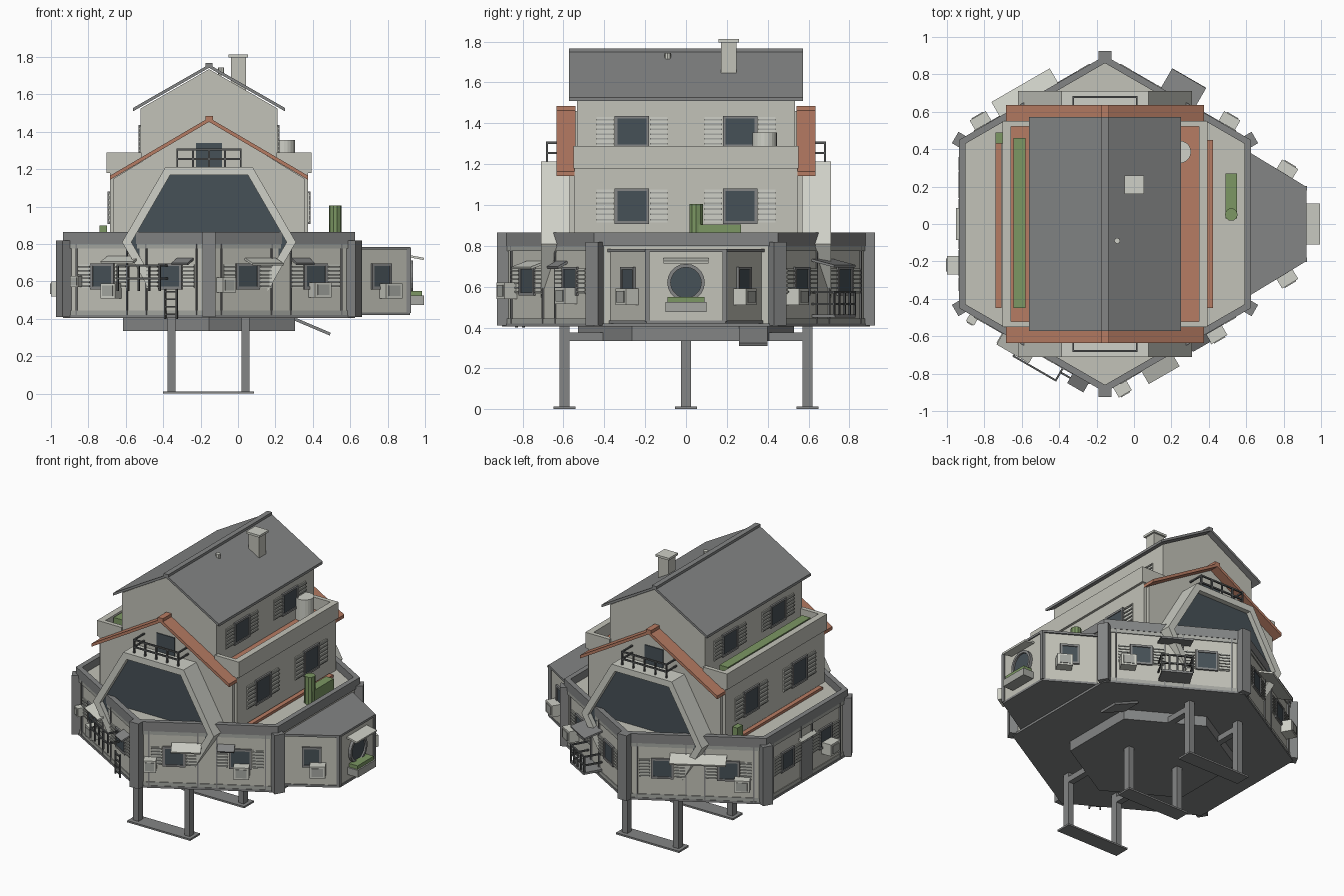
import bpy, bmesh, math
from mathutils import Matrix, Vector

if "Cube" in bpy.data.objects:
    bpy.data.objects.remove(bpy.data.objects["Cube"])

CX = -0.155  # centre line of the house


def mat(name, r, g, b):
    m = bpy.data.materials.new(name)
    m.diffuse_color = (r, g, b, 1)
    m.use_nodes = True
    m.node_tree.nodes["Principled BSDF"].inputs["Base Color"].default_value = m.diffuse_color
    return m


WALL = mat("pale wall", 0.54, 0.54, 0.48)
PALE = mat("pale trim", 0.62, 0.63, 0.57)
PANEL = mat("worn panel", 0.38, 0.39, 0.36)
TRIM = mat("grey trim", 0.23, 0.235, 0.235)
METAL = mat("dark metal", 0.10, 0.105, 0.105)
GLASS = mat("slate glass", 0.062, 0.082, 0.095)
CLAY = mat("clay orange", 0.47, 0.20, 0.125)
GREEN = mat("hedge green", 0.20, 0.31, 0.125)
I4 = Matrix()


def finish(bm, name, m):
    bmesh.ops.recalc_face_normals(bm, faces=bm.faces)
    me = bpy.data.meshes.new(name)
    bm.to_mesh(me)
    bm.free()
    me.materials.append(m)
    ob = bpy.data.objects.new(name, me)
    bpy.context.collection.objects.link(ob)
    return ob


def box(name, m, lo, hi, M=I4):
    bm = bmesh.new()
    bmesh.ops.create_cube(bm, size=1)
    for v in bm.verts:
        v.co = M @ Vector([(a + b) / 2 + c * (b - a) for a, b, c in zip(lo, hi, v.co)])
    return finish(bm, name, m)


def prism(name, m, pts, a, b, M=I4):
    bm = bmesh.new()
    lo = [bm.verts.new(M @ Vector((x, y, a))) for x, y in pts]
    hi = [bm.verts.new(M @ Vector((x, y, b))) for x, y in pts]
    bm.faces.new(lo)
    bm.faces.new(hi)
    n = len(pts)
    for i in range(n):
        bm.faces.new((lo[i], lo[(i + 1) % n], hi[(i + 1) % n], hi[i]))
    return finish(bm, name, m)


def hexa(r, start, cx=0, cy=0, n=6):
    return [(cx + r * math.cos(math.radians(start) + k * math.tau / n),
             cy + r * math.sin(math.radians(start) + k * math.tau / n)) for k in range(n)]


def ring(name, m, outer, inner, a, b, M=I4):
    n = len(outer)
    for k in range(n):
        j = (k + 1) % n
        prism(name, m, [outer[k], outer[j], inner[j], inner[k]], a, b, M)


def wall_frame(x, y, deg):
    # local x points out of the wall, local y runs along it
    return Matrix.Translation((x, y, 0)) @ Matrix.Rotation(math.radians(deg), 4, 'Z')


def window(M, u, z0, z1, w, shutter=0.085):
    h = w / 2
    box("window_glass", GLASS, (-.01, u - h, z0), (.006, u + h, z1), M)
    for s in (-1, 1):
        box("window_jamb", TRIM, (-.01, u + s * h - .007, z0 - .007), (.012, u + s * h + .007, z1 + .007), M)
        z = z0 if s < 0 else z1
        box("window_rail", TRIM, (-.01, u - h, z - .007), (.012, u + h, z + .007), M)
        if shutter:
            c = u + s * (h + .012 + shutter / 2)
            box("shutter_board", PALE, (0, c - shutter / 2, z0), (.006, c + shutter / 2, z1), M)
            for i in range(6):
                zz = z0 + (i + .5) * (z1 - z0) / 6
                box("shutter_slat", PANEL, (0, c - shutter / 2, zz - .005), (.013, c + shutter / 2, zz + .003), M)


def unit(M, u, z, w=.1, h=.08, d=.07):
    box("wall_unit", PALE, (0, u - w / 2, z - h / 2), (d, u + w / 2, z + h / 2), M)
    box("wall_unit_grille", PANEL, (d, u - w * .35, z - h * .35), (d + .005, u + w * .35, z + h * .35), M)


def railing(M, u, w, z0, z1, d):
    for z in (z1, (z0 + z1) / 2):
        box("railing_bar", METAL, (d - .01, u - w / 2, z - .01), (d, u + w / 2, z), M)
        for s in (-1, 1):
            box("railing_side_bar", METAL, (0, u + s * w / 2 - .005, z - .01), (d, u + s * w / 2 + .005, z), M)
    for i in range(5):
        y = u + (i / 4 - .5) * w
        box("railing_post", METAL, (d - .01, y - .005, z0), (d, y + .005, z1), M)


def awning(name, m, M, u, w, z, d, drop=.03):
    T = M @ Matrix.Translation((0, u, z)) @ Matrix.Rotation(math.atan2(drop, d), 4, 'Y')
    box(name, m, (0, -w / 2, -.006), (d, w / 2, .006), T)


# lower hexagonal storey
prism("lower_storey", WALL, hexa(.89, 90, CX), .415, .812)
prism("lower_floor_slab", TRIM, hexa(.90, 90, CX), .405, .42)
ring("roof_parapet", TRIM, hexa(.90, 90, CX), hexa(.86, 90, CX), .80, .865)
prism("under_base", TRIM, hexa(.53, 90, CX), .335, .41)
for x, y in hexa(.90, 90, CX):
    a = math.degrees(math.atan2(y, x - CX))
    box("corner_post", TRIM, (-.035, -.035, .41), (.025, .035, .865 if abs(x - CX) < .1 else .82), wall_frame(x, y, a))

# fittings on each lower wall
F = {}
for a in range(0, 360, 60):
    r = math.radians(a)
    M = F[a] = wall_frame(CX + .771 * math.cos(r), .771 * math.sin(r), a)
    if a == 0:
        continue
    box("wall_foot_band", PANEL, (0, -.42, .42), (.005, .42, .445), M)
    box("wall_head_band", PANEL, (0, -.42, .775), (.006, .42, .80), M)
    for u in (-.37, -.06, .06, .37):
        box("wall_seam", TRIM, (0, u - .004, .42), (.008, u + .004, .80), M)
    for u in (-.21, .21):
        window(M, u, .565, .69, .13, .07)
unit(F[300], .22, .555)
unit(F[300], -.36, .58, .08)
awning("pale_awning", PALE, F[300], -.13, .19, .72, .09)
awning("dark_awning", TRIM, F[300], .12, .11, .72, .06)
unit(F[240], -.14, .55, .09)
unit(F[240], -.36, .60, .05, .06, .05)
awning("dark_awning", TRIM, F[240], .30, .1, .72, .07)
awning("pale_awning", PALE, F[240], -.08, .2, .73, .08)
railing(F[240], .06, .26, .55, .69, .09)
box("ladder_side", METAL, (.03, .19, .40), (.04, .20, .56), F[240])
box("ladder_side", METAL, (.03, .26, .40), (.04, .27, .56), F[240])
for i in range(4):
    box("ladder_rung", METAL, (.03, .19, .42 + i * .04), (.04, .27, .428 + i * .04), F[240])
unit(F[180], .22, .56, .1, .08, .075)
box("side_door", TRIM, (0, -.055, .43), (.009, .055, .68), F[180])
awning("door_awning", PALE, F[180], 0, .17, .72, .03)
awning("long_awning", PALE, F[120], .02, .36, .73, .1)
unit(F[120], .3, .55)
box("balcony_floor", TRIM, (0, -.1, .45), (.13, .1, .465), F[60])
railing(F[60], 0, .2, .46, .58, .13)
awning("balcony_awning", TRIM, F[60], 0, .21, .73, .13)
unit(F[60], -.3, .55)

# right-hand bay
BAY = [(.6, .37), (.615, .37), (.915, .19), (.915, -.19), (.615, -.37), (.6, -.37)]
prism("bay_room", WALL, BAY, .43, .775)
prism("bay_roof", TRIM, [(x + (.008 if x > .9 else 0), y * 1.04) for x, y in BAY], .77, .785)
prism("bay_floor", TRIM, [(x + (.005 if x > .9 else 0), y * 1.02) for x, y in BAY], .42, .435)
for s in (-1, 1):
    M = wall_frame(.765, s * .28, s * 59)
    window(M, 0, .565, .69, .11, .0)
    unit(M, s * -.04, .55)
    box("bay_edge_post", TRIM, (.90, s * .19 - .012, .43), (.925, s * .19 + .012, .78))
BM = wall_frame(.915, 0, 0)
AX = Matrix.Translation((.915, 0, .62)) @ Matrix.Rotation(math.pi / 2, 4, 'Y')
prism("porthole_glass", GLASS, hexa(.08, 0, n=20), 0, .008, AX)
ring("porthole_frame", TRIM, hexa(.092, 0, n=20), hexa(.075, 0, n=20), 0, .02, AX)
box("planter_box", PANEL, (0, -.1, .475), (.08, .1, .525), BM)
box("planter_hedge", GREEN, (.005, -.09, .52), (.07, .09, .55), BM)
awning("bay_awning", PALE, BM, 0, .22, .735, .08, .015)

# hexagonal picture window running through the house
TURN = Matrix.Translation((CX, 0, .81)) @ Matrix.Rotation(math.pi / 2, 4, 'X')
prism("hex_window_glass", GLASS, hexa(.425, 0), -.675, .675, TURN)
for a, b in ((-.71, -.5), (.5, .71)):
    ring("hex_window_frame", PALE, hexa(.465, 0), hexa(.415, 0), a, b, TURN)

# second storey with roof terrace
box("second_storey", WALL, (CX - .53, -.545, .8), (CX + .53, .545, 1.195))
box("terrace_floor", CLAY, (CX - .52, -.535, 1.19), (CX + .52, .535, 1.205))
UP = Matrix.Translation((CX, 0, 0)) @ Matrix.Rotation(math.pi / 2, 4, 'X')


def roof(name, m, half, top, eave, t, y0, y1):
    for s in (-1, 1):
        prism(name, m, [(0, top), (s * half, eave), (s * half, eave - t), (0, top - t)], y0, y1, UP)


for s in (-1, 1):
    x = CX + s * .525
    box("terrace_parapet", WALL, (x - .022, -.55, 1.18), (x + .022, .55, 1.29))
    box("parapet_end", WALL, (min(x, CX + s * .36), -.55, 1.18), (max(x, CX + s * .36), -.52, 1.29))
    box("parapet_end", WALL, (min(x, CX + s * .36), .52, 1.18), (max(x, CX + s * .36), .55, 1.29))
    box("clay_ledge", CLAY, (CX + s * .565 - .02, -.45, .81), (CX + s * .565 + .012, .45, .83))
    M = wall_frame(CX + s * .53, 0, 0 if s > 0 else 180)
    N = wall_frame(CX + s * .365, 0, 0 if s > 0 else 180)
    for u in (-.265, .265):
        window(M, u, .915, 1.075, .155)
        window(N, u, 1.29, 1.43, .155)
    # gable ends front and back
    y0, y1 = sorted((s * .53, s * .57))
    prism("gable_wall", WALL, [(-.51, .8), (.51, .8), (.51, 1.15), (0, 1.46), (-.51, 1.15)], y0, y1, UP)
    y0, y1 = sorted((s * .54, s * .635))
    roof("clay_gable_roof", CLAY, .53, 1.475, 1.165, .022, y0, y1)
    box("gable_ridge", CLAY, (CX - .02, y0, 1.455), (CX + .02, y1, 1.485))
    E = wall_frame(CX, s * .57, s * 90)
    railing(E, 0, .34, 1.21, 1.31, .115)
    box("gable_door", GLASS, (0, -.07, 1.21), (.006, .07, 1.34), E)

# third storey and main roof
prism("third_storey", WALL, [(-.365, 1.1), (.365, 1.1), (.365, 1.525), (0, 1.735), (-.365, 1.525)], -.535, .535, UP)
roof("main_roof", TRIM, .407, 1.76, 1.527, .018, -.572, .572)
box("roof_ridge", TRIM, (CX - .018, -.572, 1.745), (CX + .018, .572, 1.767))
box("chimney", WALL, (-.038, .172, 1.6), (.042, .248, 1.80))
box("chimney_cap", PALE, (-.05, .16, 1.797), (.054, .26, 1.812))
prism("roof_vent", PALE, hexa(.016, 0, -.09, -.09, 8), 1.70, 1.745)

# terrace dressing
prism("water_tank", PALE, hexa(.06, 0, .245, .385, 20), 1.2, 1.355)
box("terrace_hedge", GREEN, (-.645, -.45, 1.2), (-.58, .46, 1.287))
box("deck_hedge", GREEN, (.49, .03, .81), (.55, .27, .905))
prism("deck_shrub", GREEN, hexa(.034, 0, .52, .05, 10), .81, 1.005)
box("left_deck_shrub", GREEN, (-.74, .43, .81), (-.70, .49, .90))

# support frames
for y in (-.595, 0, .595):
    for x in (-.355, .04):
        box("support_leg", TRIM, (x - .021, y - .024, 0), (x + .021, y + .024, .41))
    box("support_foot", TRIM, (-.40, y - .054, 0), (.085, y + .054, .012))
for x in (-.355, .04):
    box("support_beam", TRIM, (x - .021, -.615, .335), (x + .021, .615, .375))
T = Matrix.Translation((.3, .33, .40)) @ Matrix.Rotation(math.radians(23), 4, 'Y')
box("lower_flap", TRIM, (0, -.07, -.008), (.21, .07, .008), T)
